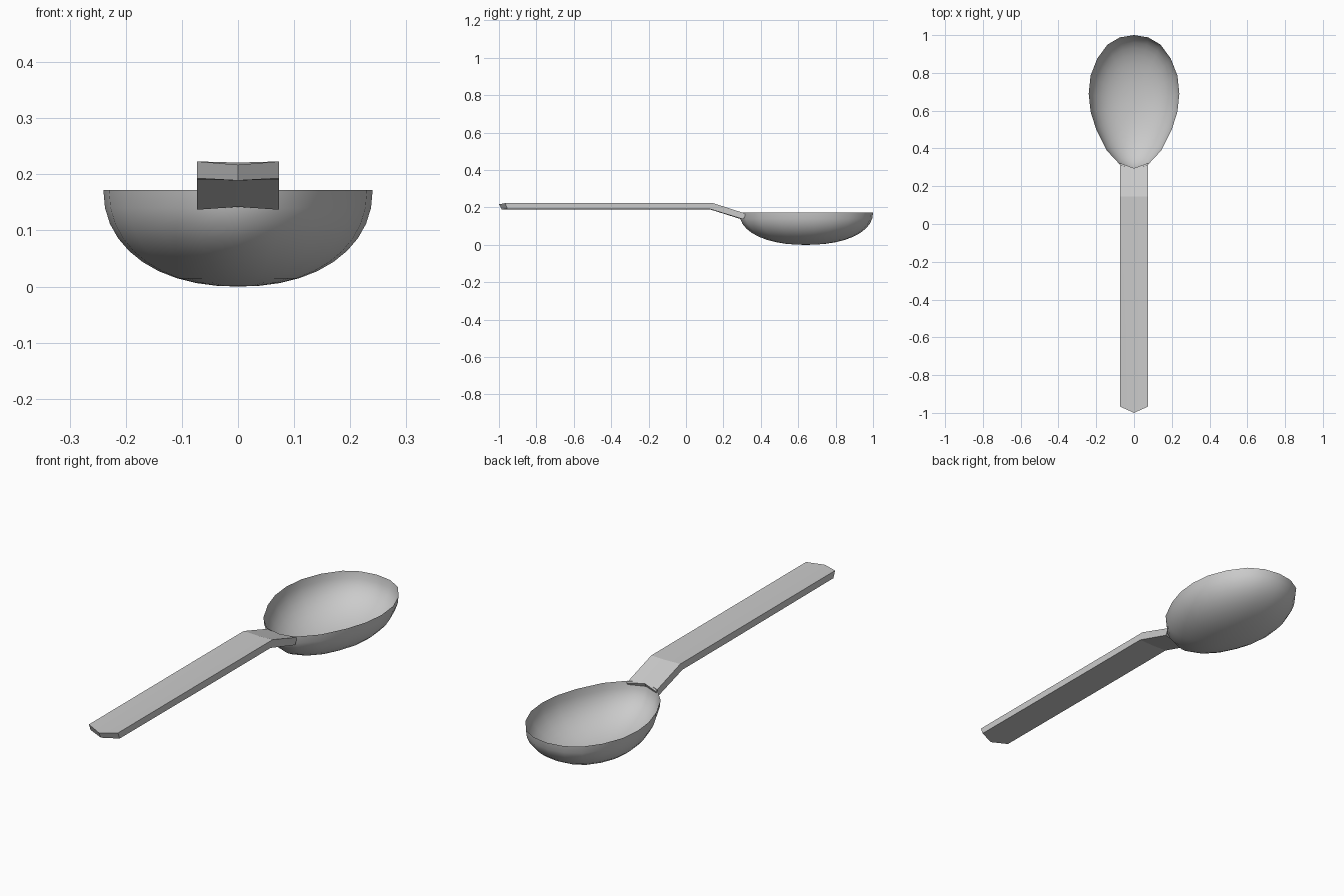
import bpy, math

if "Cube" in bpy.data.objects:
    bpy.data.objects.remove(bpy.data.objects["Cube"])


def make_object(name, verts, faces, angle):
    mesh = bpy.data.meshes.new(name)
    mesh.from_pydata(verts, [], faces)
    mesh.update()
    obj = bpy.data.objects.new(name, mesh)
    bpy.context.collection.objects.link(obj)
    bpy.ops.object.select_all(action='DESELECT')
    bpy.context.view_layer.objects.active = obj
    obj.select_set(True)
    bpy.ops.object.mode_set(mode='EDIT')
    bpy.ops.mesh.select_all(action='SELECT')
    bpy.ops.mesh.normals_make_consistent(inside=False)
    bpy.ops.object.mode_set(mode='OBJECT')
    bpy.ops.object.shade_smooth_by_angle(angle=math.radians(angle))
    return obj


# Bowl: thin open egg-shaped shell made of rings shrinking towards the bottom
half_rim = [(0, 1.0), (.075, .988), (.14, .95), (.195, .875), (.23, .785),
            (.24, .69), (.23, .595), (.2, .5), (.145, .39), (.075, .315), (0, .285)]
rim = half_rim + [(-x, y) for x, y in half_rim[-2:0:-1]]
N, RINGS, DEPTH, CENTRE = len(rim), 10, .172, .64
verts, faces = [], []
for k in range(RINGS):
    s = math.cos(k / RINGS * math.pi / 2)
    z = DEPTH * (1 - (1 - s ** 2.2) ** (1 / 2.15))
    verts += [(x * s, CENTRE + (y - CENTRE) * s, z) for x, y in rim]
verts.append((0, CENTRE, 0))
for k in range(RINGS - 1):
    for i in range(N):
        j = (i + 1) % N
        faces.append((k * N + i, k * N + j, (k + 1) * N + j, (k + 1) * N + i))
last = (RINGS - 1) * N
faces += [(last + i, last + (i + 1) % N, len(verts) - 1) for i in range(N)]
make_object("bowl", verts, faces, 60)

# Handle: six-point sections (three across, top and bottom) with chevron ends
# each row: top edge y, top centre y, bottom edge y, bottom centre y,
#           top edge z, top centre z, bottom edge z, bottom centre z
W = .073
sections = [
    (-.967, -1.0, -.955, -.985, .223, .217, .193, .189),
    (-.22, -.22, -.22, -.22, .223, .221, .191, .189),
    (.145, .145, .13, .13, .223, .221, .191, .189),
    (.322, .296, .306, .28, .166, .172, .137, .142),
]
verts, faces = [], []
for te, tc, be, bc, zte, ztc, zbe, zbc in sections:
    verts += [(-W, te, zte), (0, tc, ztc), (W, te, zte),
              (W, be, zbe), (0, bc, zbc), (-W, be, zbe)]
for k in range(len(sections) - 1):
    for i in range(6):
        j = (i + 1) % 6
        faces.append((k * 6 + i, k * 6 + j, k * 6 + 6 + j, k * 6 + 6 + i))
for b in (0, (len(sections) - 1) * 6):
    faces += [(b, b + 1, b + 4, b + 5), (b + 1, b + 2, b + 3, b + 4)]
make_object("handle", verts, faces, 12)
